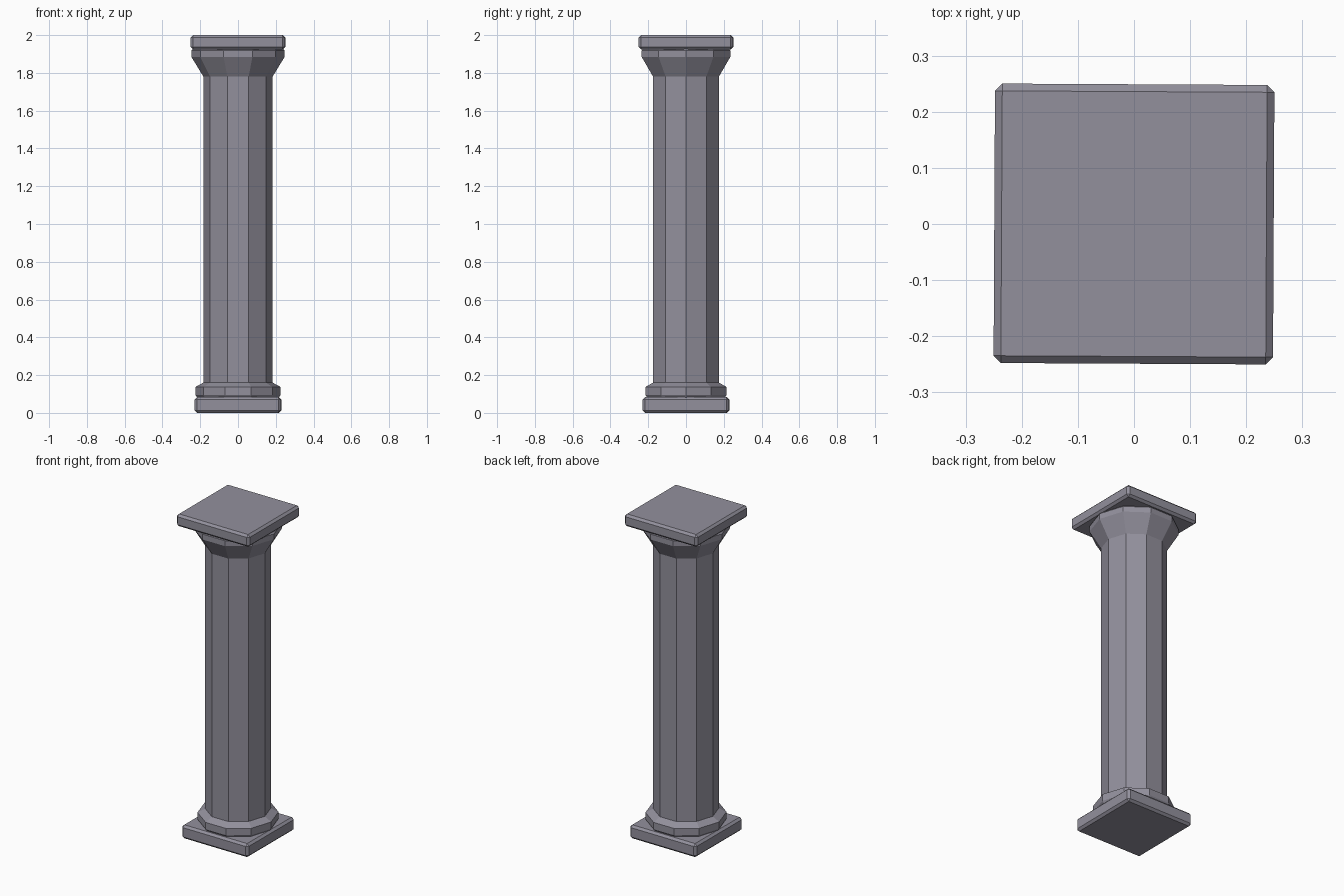
import bpy
import bmesh
import math

cube = bpy.data.objects.get("Cube")
if cube:
    bpy.data.objects.remove(cube, do_unlink=True)

stone = bpy.data.materials.new("grey_stone")
STONE = (0.29, 0.28, 0.335, 1)
stone.diffuse_color = STONE
stone.use_nodes = True
stone.node_tree.nodes["Principled BSDF"].inputs["Base Color"].default_value = STONE


def finish(name, bm):
    bmesh.ops.recalc_face_normals(bm, faces=bm.faces)
    mesh = bpy.data.meshes.new(name)
    bm.to_mesh(mesh)
    bm.free()
    mesh.materials.append(stone)
    obj = bpy.data.objects.new(name, mesh)
    bpy.context.collection.objects.link(obj)
    return obj


def lathe(name, profile, sides=10):
    """Faceted closed solid from (radius, height) rings."""
    bm = bmesh.new()
    rings = [[bm.verts.new((r * math.cos(math.tau * i / sides),
                            r * math.sin(math.tau * i / sides), z))
              for i in range(sides)] for r, z in profile]
    for low, high in zip(rings, rings[1:]):
        for i in range(sides):
            j = (i + 1) % sides
            bm.faces.new((low[i], low[j], high[j], high[i]))
    bm.faces.new(rings[0])
    bm.faces.new(rings[-1])
    return finish(name, bm)


def slab(name, half, bottom, top, turn):
    """Square slab with chamfered edges, set very slightly askew."""
    bm = bmesh.new()
    bmesh.ops.create_cube(bm, size=1)
    for v in bm.verts:
        v.co.x *= 2 * half
        v.co.y *= 2 * half
        v.co.z *= top - bottom
    bmesh.ops.bevel(bm, geom=bm.edges[:], offset=0.013, segments=1, affect="EDGES")
    obj = finish(name, bm)
    obj.location.z = (bottom + top) / 2
    obj.rotation_euler.z = math.radians(turn)
    return obj


# Square foot and base moulding
slab("foot_slab", 0.228, 0, 0.083, -0.4)
lathe("base_moulding", [(0.215, 0.08), (0.226, 0.095), (0.226, 0.137), (0.18, 0.162)])

# Ten-sided shaft
lathe("shaft", [(0.183, 0.14), (0.183, 1.79)])

# Flared capital and square top
lathe("capital", [(0.183, 1.78), (0.247, 1.885), (0.247, 1.918), (0.235, 1.93)])
slab("top_slab", 0.249, 1.925, 2, -0.3)
